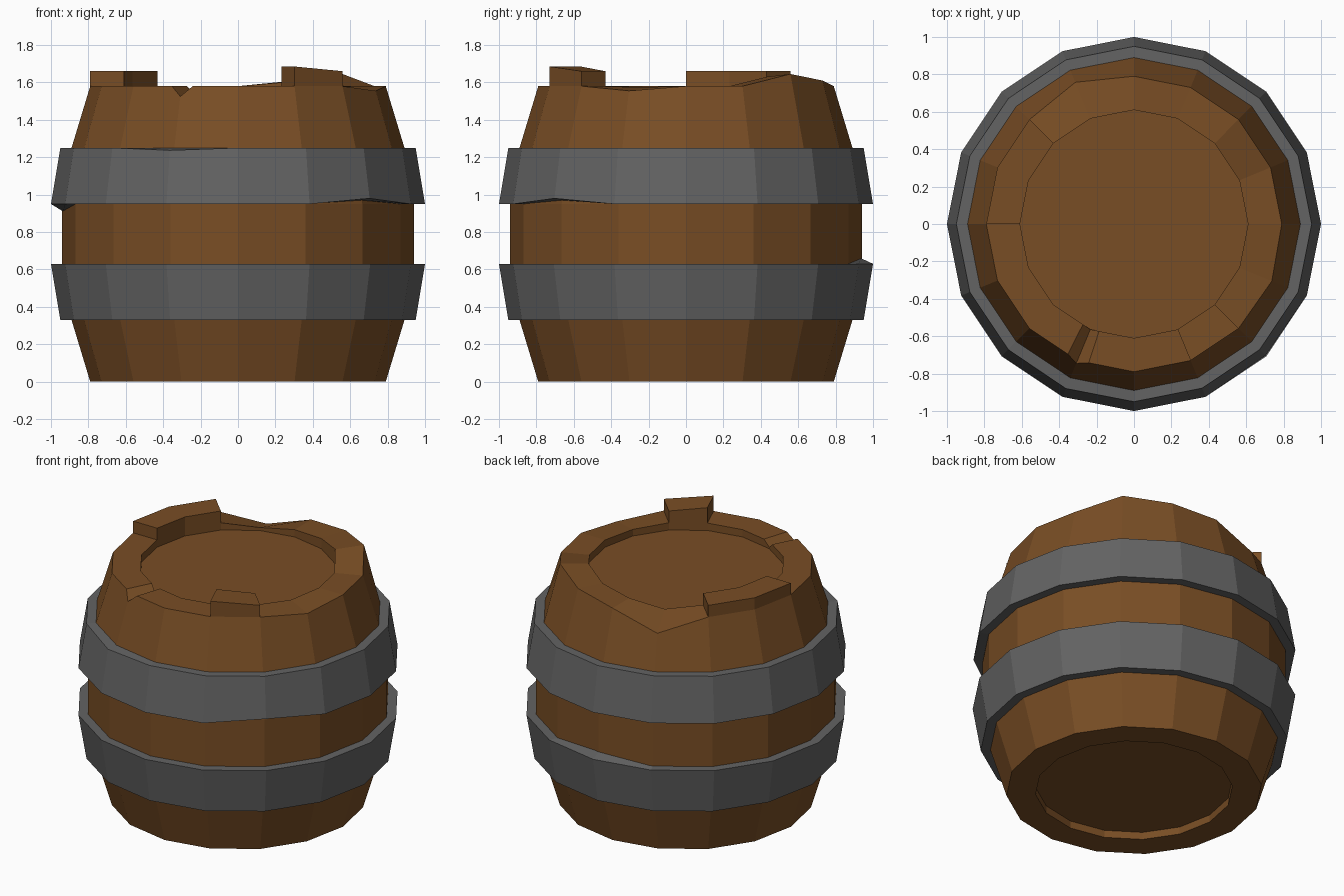
import bpy, bmesh
from math import sin, cos, pi, floor

if "Cube" in bpy.data.objects:
    bpy.data.objects.remove(bpy.data.objects["Cube"])

SIDES = 16


def material(name, color):
    m = bpy.data.materials.new(name)
    m.diffuse_color = (*color, 1)
    m.use_nodes = True
    m.node_tree.nodes["Principled BSDF"].inputs["Base Color"].default_value = m.diffuse_color
    return m


def rim_point(k, r, z):
    """Point at fractional corner number k on a 16-sided ring."""
    i, t = floor(k), k - floor(k)
    a, b = 2 * pi * i / SIDES, 2 * pi * (i + 1) / SIDES
    return (r * (cos(a) * (1 - t) + cos(b) * t),
            r * (sin(a) * (1 - t) + sin(b) * t), z)


def lathe(bm, columns, profile, dents, closed):
    """Revolve (radius, z) profile; dents maps (row, column) to a new (radius, z)."""
    rings = [[bm.verts.new(rim_point(k, *dents.get((row, k), rz))) for k in columns]
             for row, rz in enumerate(profile)]
    n, faces = len(columns), {}
    for row in range(len(profile) if closed else len(profile) - 1):
        low, high = rings[row], rings[(row + 1) % len(rings)]
        for c in range(n):
            d = (c + 1) % n
            faces[row, columns[c]] = bm.faces.new((low[c], low[d], high[d], high[c]))
    if not closed:
        bm.faces.new(rings[0][::-1])
        bm.faces.new(rings[-1])
    return faces


def finish(bm, name, mat):
    bmesh.ops.recalc_face_normals(bm, faces=bm.faces[:])
    me = bpy.data.meshes.new(name)
    bm.to_mesh(me)
    bm.free()
    me.materials.append(mat)
    ob = bpy.data.objects.new(name, me)
    bpy.context.collection.objects.link(ob)
    return ob


wood = material("wood", (0.19, 0.075, 0.018))
iron = material("iron", (0.125, 0.125, 0.125))

# Wooden body: recessed base, bulging wall, rim and recessed lid
body_profile = [(0.61, 0.05), (0.61, 0), (0.79, 0), (0.89, 0.33), (0.94, 0.63),
                (0.94, 0.95), (0.89, 1.25), (0.79, 1.58), (0.61, 1.58), (0.61, 1.53)]
OUTER, INNER = 7, 8
columns = sorted(list(range(SIDES)) + [10.8, 11.2])

# Worn rim: chips and raised corners as corner: (outer z, inner z)
worn = {2: (1.645, 1.63), 3: (1.61, 1.60), 5: (1.48, 1.55),
        11: (1.525, 1.54), 15: (1.555, 1.575)}
dents = {}
for k, (zo, zi) in worn.items():
    dents[OUTER, k] = (0.79 + max(0, 1.58 - zo) * 0.3, zo)
    dents[INNER, k] = (0.61, zi)

bm = bmesh.new()
faces = lathe(bm, columns, body_profile, dents, False)


# Broken stave ends standing above the rim
def raise_staves(stave_columns, height):
    ext = bmesh.ops.extrude_face_region(bm, geom=[faces[OUTER, c] for c in stave_columns])
    for c in stave_columns:
        bm.faces.remove(faces[OUTER, c])
    for v in ext["geom"]:
        if isinstance(v, bmesh.types.BMVert):
            v.co.z = height(v.co)


bm.normal_update()
raise_staves([6, 7], lambda p: 1.66)
raise_staves([13], lambda p: 1.685 if p.x < 0.4 else 1.66)
finish(bm, "barrel_body", wood)

# Iron hoops with slight dents
hoops = {
    "lower_hoop": ([(0.885, 0.33), (0.95, 0.33), (1.0, 0.63), (0.935, 0.63)],
                   {(3, 4): (0.935, 0.66)}),
    "upper_hoop": ([(0.935, 0.95), (1.0, 0.95), (0.95, 1.25), (0.885, 1.25)],
                   {(0, 14): (0.935, 0.97), (1, 14): (0.995, 0.98),
                    (0, 8): (0.935, 0.91), (2, 11): (0.952, 1.237)}),
}
for name, (profile, hoop_dents) in hoops.items():
    bm = bmesh.new()
    lathe(bm, list(range(SIDES)), profile, hoop_dents, True)
    finish(bm, name, iron)
